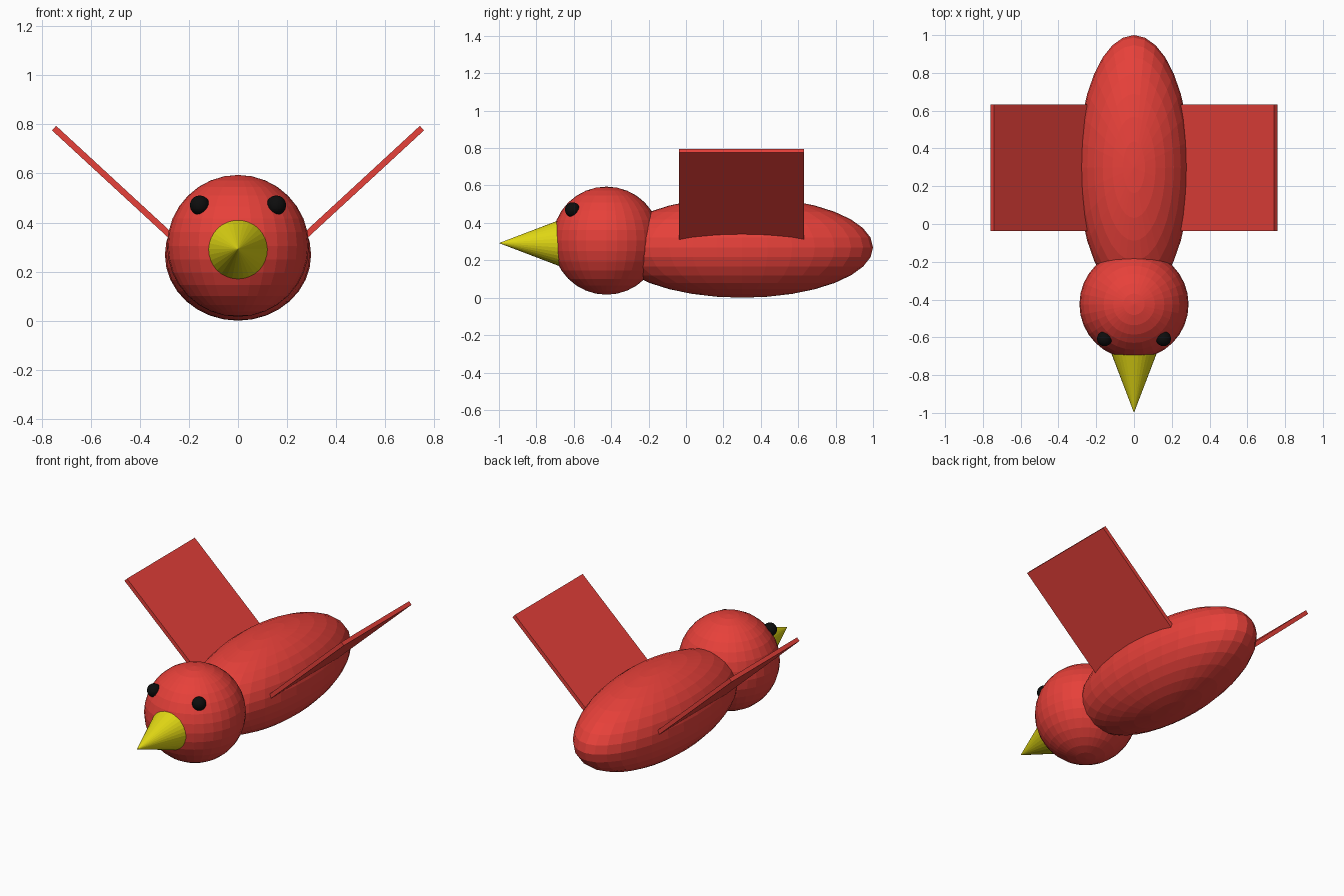
import bpy
import math
from mathutils import Matrix, Vector

if "Cube" in bpy.data.objects:
    bpy.data.objects.remove(bpy.data.objects["Cube"])


def material(name, rgb):
    m = bpy.data.materials.new(name)
    m.diffuse_color = (*rgb, 1)
    m.use_nodes = True
    m.node_tree.nodes["Principled BSDF"].inputs["Base Color"].default_value = m.diffuse_color
    return m


RED = material("red", (0.80, 0.052, 0.042))
YELLOW = material("yellow", (0.76, 0.69, 0.007))
BLACK = material("black", (0.004, 0.004, 0.004))


def finish(name, mat):
    ob = bpy.context.object
    ob.name = name
    ob.data.materials.append(mat)
    return ob


def ball(name, loc, radii, mat, segments=32, rings=16):
    bpy.ops.mesh.primitive_uv_sphere_add(segments=segments, ring_count=rings, radius=1, location=loc)
    ob = finish(name, mat)
    ob.scale = radii
    return ob


# Body and head: faceted spheres
ball("body", (0, 0.30, 0.269), (0.298, 0.70, 0.269), RED)
ball("head", (0, -0.425, 0.305), (0.289, 0.289, 0.289), RED)

# Beak: cone pointing forward, base sunk into the head
bpy.ops.mesh.primitive_cone_add(vertices=32, radius1=0.122, depth=0.32,
                                location=(0, -0.84, 0.292), rotation=(math.pi / 2, 0, 0))
finish("beak", YELLOW)

# Eyes and raised flat wings, one per side
angle = math.radians(42.7)
length, thick = 0.74, 0.025
tip = Vector((0.75, 0.297, 0.785))
for side, label in ((1, "left"), (-1, "right")):
    ball(label + "_eye", (side * 0.156, -0.607, 0.470), (0.04, 0.04, 0.04), BLACK)

    mid = tip - Vector((math.cos(angle), 0, math.sin(angle))) * length / 2
    bpy.ops.mesh.primitive_cube_add(size=1, location=(side * mid.x, mid.y, mid.z),
                                    rotation=(0, -side * angle, 0))
    wing = finish(label + "_wing", RED)
    wing.scale = (length, 0.67, thick)
